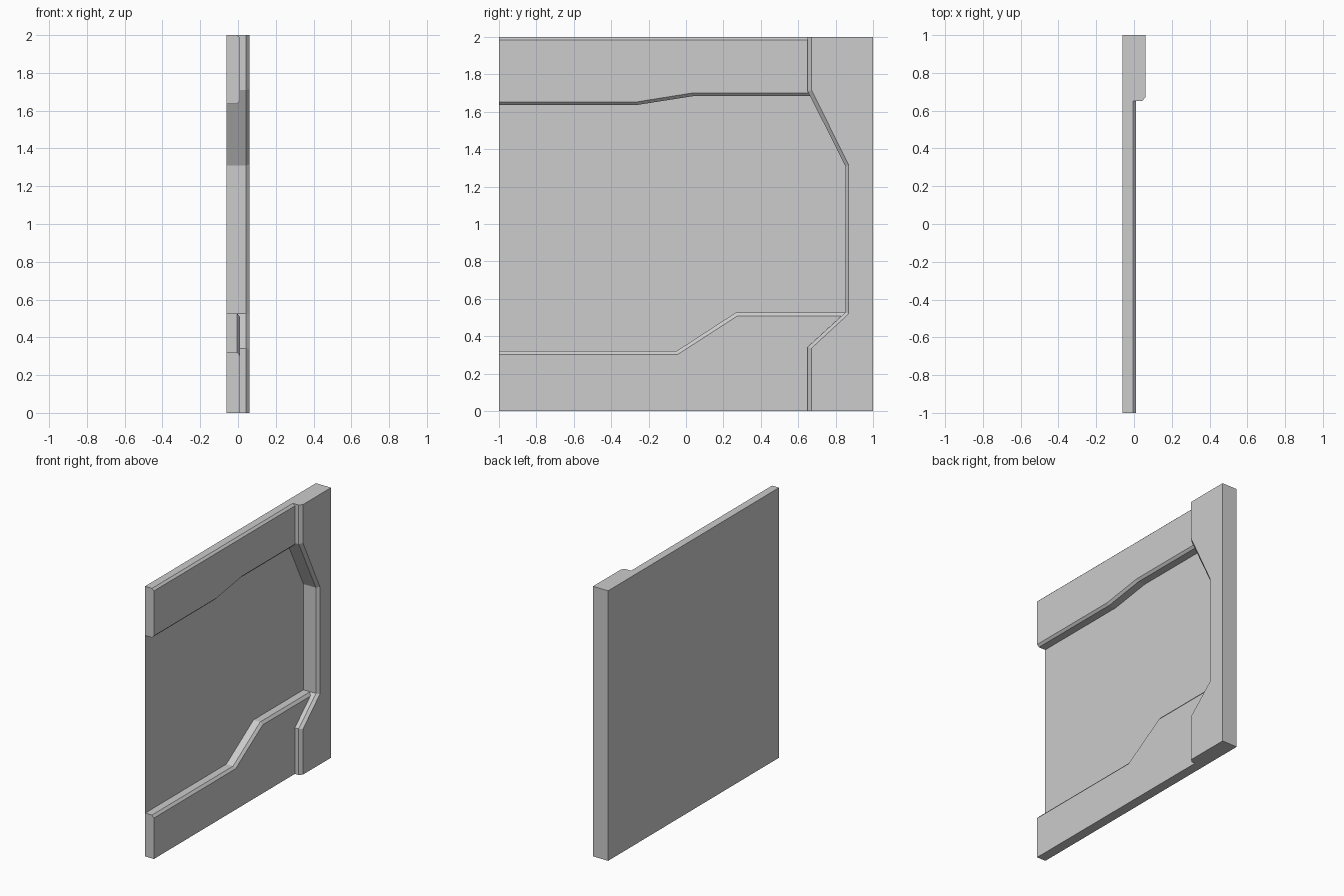
import bpy
import bmesh

cube = bpy.data.objects.get("Cube")
if cube:
    bpy.data.objects.remove(cube, do_unlink=True)

grey = bpy.data.materials.new("plain grey")
grey.use_nodes = True
colour = (0.604, 0.604, 0.604, 1)
grey.diffuse_color = colour
grey.node_tree.nodes["Principled BSDF"].inputs["Base Color"].default_value = colour

BACK = -0.062      # flat rear of the panel
SKIN = 0.002       # thickness of the recessed sheet


def slab(name, outline, face, top, bevel=0.0):
    """Extrude a (y, z) outline along x, narrowing to the face outline at the bevel."""
    bm = bmesh.new()
    layers = [(BACK if name == "back_sheet" else BACK + SKIN, outline)]
    if bevel:
        layers.append((top - bevel, outline))
    layers.append((top, face))
    rings = [[bm.verts.new((x, y, z)) for y, z in pts] for x, pts in layers]
    bm.faces.new(rings[0])
    bm.faces.new(rings[-1])
    n = len(outline)
    for low, high in zip(rings, rings[1:]):
        for i in range(n):
            j = (i + 1) % n
            bm.faces.new((low[i], low[j], high[j], high[i]))
    bmesh.ops.recalc_face_normals(bm, faces=bm.faces)
    mesh = bpy.data.meshes.new(name)
    bm.to_mesh(mesh)
    bm.free()
    mesh.materials.append(grey)
    obj = bpy.data.objects.new(name, mesh)
    bpy.context.collection.objects.link(obj)
    return obj


# Thin recessed sheet covering the whole back
square = [(-1, 0), (1, 0), (1, 2), (-1, 2)]
slab("back_sheet", square, square, BACK + SKIN)

# Tall rear post with a notched, bevelled inner edge
post_wall = [(0.65, 0), (0.65, 0.342), (0.852, 0.527), (0.852, 1.31), (0.65, 1.71), (0.65, 2)]
post_face = [(0.672, 0), (0.672, 0.337), (0.87, 0.52), (0.87, 1.315), (0.672, 1.715), (0.672, 2)]
outer = [(1, 2), (1, 0)]
slab("rear_post", post_wall + outer, post_face + outer, 0.062, 0.02)

# Upper band, bevelled on its top and stepped lower edges
upper_wall = [(-1, 1.636), (-0.265, 1.636), (0.04, 1.684), (0.663, 1.684), (0.663, 2), (-1, 2)]
upper_face = [(-1, 1.652), (-0.268, 1.652), (0.038, 1.701), (0.663, 1.701), (0.663, 1.985), (-1, 1.985)]
slab("upper_band", upper_wall, upper_face, 0.011, 0.016)

# Lower band, bevelled along its stepped top edge
lower_wall = [(-1, 0.321), (-0.05, 0.321), (0.267, 0.527), (0.9, 0.527), (0.9, 0), (-1, 0)]
lower_face = [(-1, 0.303), (-0.044, 0.303), (0.273, 0.507), (0.9, 0.507), (0.9, 0), (-1, 0)]
slab("lower_band", lower_wall, lower_face, 0.011, 0.016)
